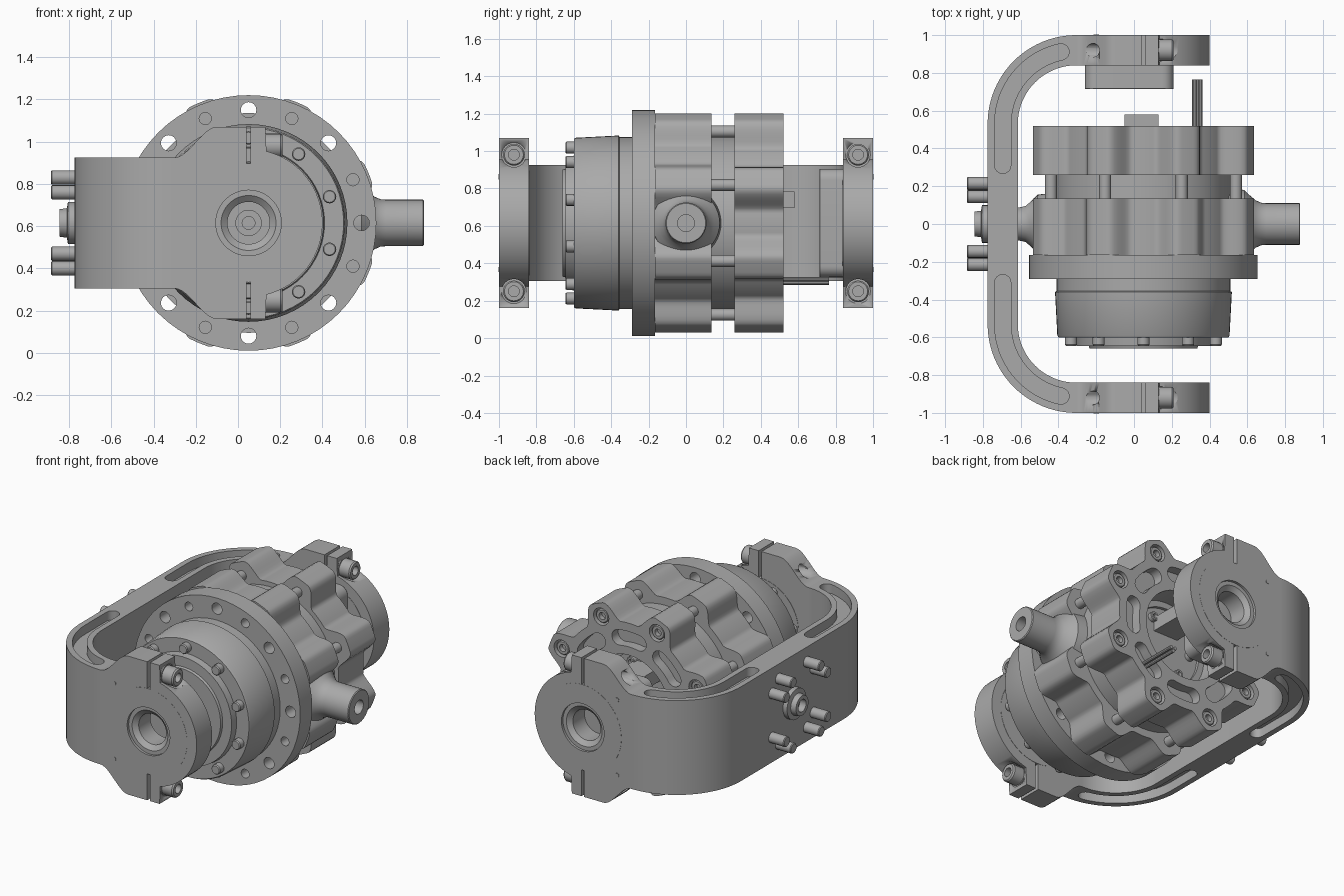
import bpy, bmesh
from math import sin, cos, pi, radians, sqrt
from mathutils import Matrix, Vector

cube = bpy.data.objects.get("Cube")
if cube:
    bpy.data.objects.remove(cube)

GREY = (0.40, 0.40, 0.40, 1)
metal = bpy.data.materials.new("machined_grey")
metal.use_nodes = True
metal.diffuse_color = GREY
metal.node_tree.nodes["Principled BSDF"].inputs["Base Color"].default_value = GREY

CX, CZ = 0.05, 0.615          # main axis of the drive
# local (u, v, w) to world: w runs along the named axis
AXES = {"x": ((0, 0, 1), (1, 0, 0), (0, 1, 0)),
        "y": ((1, 0, 0), (0, 0, 1), (0, 1, 0)),
        "z": ((1, 0, 0), (0, 1, 0), (0, 0, 1))}


def finish(name, bm, axis="z", at=(0, 0, 0)):
    bm.transform(Matrix.Translation(at) @ Matrix(AXES[axis]).to_4x4())
    bmesh.ops.remove_doubles(bm, verts=bm.verts, dist=1e-5)
    bmesh.ops.recalc_face_normals(bm, faces=bm.faces)
    mesh = bpy.data.meshes.new(name)
    bm.to_mesh(mesh)
    bm.free()
    mesh.materials.append(metal)
    ob = bpy.data.objects.new(name, mesh)
    bpy.context.collection.objects.link(ob)
    bpy.ops.object.select_all(action="DESELECT")
    bpy.context.view_layer.objects.active = ob
    ob.select_set(True)
    bpy.ops.object.shade_smooth_by_angle(angle=radians(32))
    return ob


def lathe(name, profile, axis="y", at=(CX, 0, CZ), steps=64):
    """Spin (radius, position) pairs about an axis."""
    bm = bmesh.new()
    vs = [bm.verts.new((r, 0, t)) for r, t in profile]
    es = [bm.edges.new(p) for p in zip(vs, vs[1:])]
    bmesh.ops.spin(bm, geom=vs + es, cent=(0, 0, 0), axis=(0, 0, 1),
                   angle=2 * pi, steps=steps)
    return finish(name, bm, axis, at)


def plate(name, loops, a, b, axis="y", at=(CX, 0, CZ)):
    """Extrude an outline with holes from a to b."""
    bm = bmesh.new()
    for loop in loops:
        vs = [bm.verts.new((u, v, a)) for u, v in loop]
        for p in zip(vs, vs[1:] + vs[:1]):
            bm.edges.new(p)
    bmesh.ops.triangle_fill(bm, edges=bm.edges[:], use_beauty=True, normal=(0, 0, 1))
    ext = bmesh.ops.extrude_face_region(bm, geom=bm.faces[:])["geom"]
    bmesh.ops.translate(bm, vec=(0, 0, b - a),
                        verts=[g for g in ext if isinstance(g, bmesh.types.BMVert)])
    return finish(name, bm, axis, at)


def arc(r, a0, a1, n=24, c=(0, 0)):
    return [(c[0] + r * cos(radians(a0 + (a1 - a0) * i / n)),
             c[1] + r * sin(radians(a0 + (a1 - a0) * i / n))) for i in range(n + 1)]


def circle(r, c=(0, 0), n=24):
    return arc(r, 0, 360, n, c)[:-1]


def polar(r, deg):
    return r * cos(radians(deg)), r * sin(radians(deg))


def slot(path, w, cap=8):
    """Band of half width w round a path; cap=1 gives square ends."""
    ps = [Vector(p) for p in path]
    left, right, ends = [], [], []
    for i, p in enumerate(ps):
        t = (ps[min(i + 1, len(ps) - 1)] - ps[max(i - 1, 0)]).normalized()
        n = Vector((-t.y, t.x))
        left.append(p + n * w)
        right.append(p - n * w)
        ends.append((p, t, n))

    def tip(e, s):
        p, t, n = e
        return [p + s * w * (n * cos(pi * k / cap) + t * sin(pi * k / cap))
                for k in range(cap + 1)]
    out = left[1:-1] + tip(ends[-1], 1) + right[-2:0:-1] + tip(ends[0], -1)
    return [tuple(p) for p in out]


def screw(name, r, base, top, axis, at):
    """Cap screw with a socket in its head."""
    d = (top - base) * 0.5
    lathe(name, [(0, base), (r, base), (r, top - d * 0.2), (r * 0.88, top),
                 (r * 0.5, top), (r * 0.5, top - d), (0, top - d)], axis, at, 20)


def cut(ob, cutter):
    cutter.hide_render = True
    m = ob.modifiers.new("cut", "BOOLEAN")
    m.operation, m.solver, m.object = "DIFFERENCE", "EXACT", cutter
    bpy.context.view_layer.objects.active = ob
    bpy.ops.object.modifier_apply(modifier=m.name)
    bpy.data.objects.remove(cutter)


def lobed(valley, peak=0.615):
    """Eight rounded lobes, one round each tie bolt."""
    pts = []
    for i in range(240):
        deg = i * 1.5
        off = abs((deg - 22.5 + 22.5) % 45 - 22.5)
        s = min(max((15.5 - off) / 11, 0), 1)
        pts.append(polar(valley + (peak - valley) * s * s * (3 - 2 * s), deg))
    return pts


# front drum with stepped cap
lathe("front_drum", [
    (0, -.58), (.03, -.58), (.03, -.60), (.06, -.60), (.06, -.62), (.1, -.62), (.1, -.66),
    (.285, -.66), (.29, -.645), (.355, -.645), (.36, -.60), (.45, -.60), (.456, -.59),
    (.468, -.36), (.46, -.355), (.46, -.29), (.3, -.28), (0, -.28)])
for k in range(10):
    u, v = polar(.403, 18 + 36 * k)
    lathe("drum_bolt", [(0, -.645), (.027, -.645), (.032, -.638), (.032, -.59), (0, -.59)],
          at=(CX + u, 0, CZ + v), steps=16)

# mounting flange with ring of holes
holes = [circle(.037 if k % 2 == 0 else .029, polar(.535, 22.5 * k), 16) for k in range(16)]
plate("mounting_flange", [circle(.605, n=64)] + holes, -.29, -.165)

# lobed housing, core and rear cover
plate("main_housing", [lobed(.52)], -.165, .135)
lathe("housing_core", [(0, .13), (.47, .13), (.47, .27), (0, .27)])
spots = [polar(.53, 22.5 + 45 * k) for k in range(8)]
for u, v in spots:
    lathe("tie_rod", [(0, .13), (.032, .13), (.032, .27), (0, .27)],
          at=(CX + u, 0, CZ + v), steps=16)
    screw("cover_screw", .046, .45, .51, "y", (CX + u, 0, CZ + v))
bore = circle(.29, n=48)
plate("rear_cover_body", [lobed(.5), bore], .26, .455)
pockets = [slot(arc(.395, 45 * k - 11, 45 * k + 11, 8), .05) for k in range(8)]
plate("rear_cover_face", [lobed(.5), bore] + pockets + [circle(.056, s, 20) for s in spots],
      .455, .52)
lathe("bore_floor", [(0, .28), (.295, .28), (.295, .36), (.25, .36), (.25, .34), (0, .34)])
for k in range(6):
    u, v = polar(.19, 60 * k)
    screw("bore_screw", .03, .33, .37, "y", (CX + u, 0, CZ + v))

# connector block and pins at the rear
plate("connector", [[(-.1, .08), (.08, .08), (.08, .17), (-.1, .17)]], .33, .58)
for u, v in ((.27, -.30), (.3, -.30), (.285, -.32)):
    lathe("connector_pin", [(0, .45), (.012, .45), (.012, .765), (0, .765)],
          at=(CX + u, 0, CZ + v), steps=10)

# side trunnions
lathe("left_trunnion", [(0, .5), (.19, .5), (.18, .585), (.15, .615), (.125, .645), (.112, .675),
                        (.11, .70), (.11, .875), (.105, .88), (.045, .88), (.045, .74), (0, .74)],
      "x", (0, 0, CZ), 40)
lathe("right_trunnion", [(0, -.4), (.17, -.4), (.155, -.51), (.12, -.545), (.095, -.575),
                         (.085, -.62), (.085, -.7), (0, -.7)], "x", (0, 0, CZ), 40)

# U-shaped yoke with grooved edges
half = [(-.3, .92)] + arc(.39, 90, 180, 24, (-.305, .53))
centre = half + [(x, -y) for x, y in reversed(half)]
u_shape = slot(centre, .08, 1)
groove_path = arc(.39, 102, 180, 20, (-.305, .53)) + [(-.695, .4), (-.695, .31)]
groove = slot(groove_path, .043)
grooves = [groove, [(x, -y) for x, y in groove]]
O = (0, 0, 0)
plate("yoke_web", [u_shape], .365, .865, "z", O)
plate("yoke_top_edge", [u_shape] + grooves, .865, .925, "z", O)
plate("yoke_bottom_edge", [u_shape] + grooves, .305, .365, "z", O)

# split clamp at each yoke end
flare = []
for i in range(13):
    t = i / 12
    flare.append((-.35 + .2 * t, .31 + .145 * t * t * (3 - 2 * t)))
edge = sqrt(.28 ** 2 - .01 ** 2)
left_half = (flare + [(-.01, .455), (-.01, edge)] + arc(.28, 93, 267, 32)
             + [(-.01, -edge), (-.01, -.455)] + [(x, -z) for x, z in reversed(flare)])
right_half = ([(.01, edge), (.01, .455), (.08, .455)] + arc(.35, 76, -76, 32)
              + [(.08, -.455), (.01, -.455), (.01, -edge)] + arc(.28, -87, 87, 32))
for s, end in ((-1, "front"), (1, "rear")):
    a, b = .84 * s, 1.0 * s
    fixed = plate(end + "_clamp_base", [left_half], a, b)
    cap = plate(end + "_clamp_cap", [right_half], a, b)
    for v in (-.365, .365):
        spot = (CX, .92 * s, CZ + v)
        cut(fixed, lathe("cutter", [(0, -.5), (.036, -.5), (.036, -.2), (0, -.2)],
                         "x", spot, 20))
        cut(cap, lathe("cutter", [(0, .08), (.066, .08), (.066, .4), (0, .4)],
                       "x", spot, 24))
        screw(end + "_clamp_screw", .058, .07, .16, "x", spot)
        lathe(end + "_dowel", [(0, .98 * s), (.014, .98 * s), (.014, 1.003 * s), (0, 1.003 * s)],
              at=(CX - .25, 0, CZ + v * .68), steps=12)
    lathe(end + "_bushing", [(r, y * s) for r, y in (
        (.281, .838), (.281, 1.001), (.155, 1.001), (.155, .985), (.13, .985),
        (.1, .96), (.1, .838), (.281, .838))])

# pad inside the rear clamp
w, h, r = .235 - .06, .29 - .06, .06
corners = sum((arc(r, q, q + 90, 6, (i * w, j * h)) for q, i, j in
               ((0, 1, 1), (90, -1, 1), (180, -1, -1), (270, 1, -1))), [])
pad = plate("rear_pad", [corners], .715, .84, at=(-.025, 0, CZ))
bev = pad.modifiers.new("soft_edge", "BEVEL")
bev.width, bev.segments, bev.limit_method = .012, 2, "ANGLE"

# pivot hub and bolts on the yoke back
lathe("pivot_hub", [(0, -.76), (.1, -.76), (.1, -.805), (.07, -.81), (.065, -.845), (.04, -.845),
                    (.04, -.8), (0, -.8)], "x", (0, 0, CZ), 32)
for i in (-1, 1):
    for j in (-1, 1):
        for u, v in ((.215, .145), (.145, .215)):
            lathe("hub_bolt", [(0, -.76), (.034, -.76), (.034, -.88), (.029, -.885), (0, -.885)],
                  "x", (0, i * u, CZ + j * v), 16)
